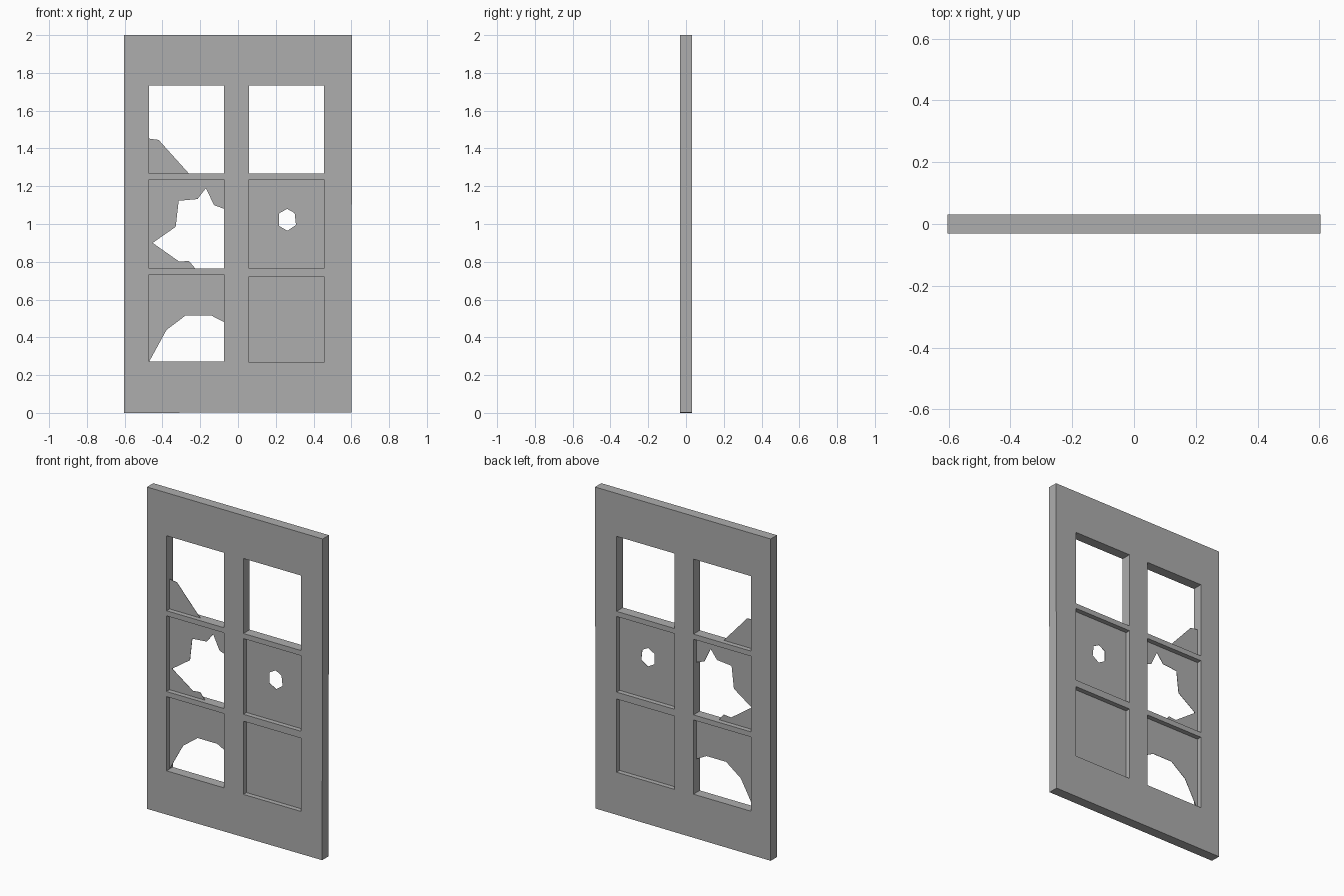
import bpy
import math

# Remove the default cube only
default = bpy.data.objects.get("Cube")
if default:
    bpy.data.objects.remove(default, do_unlink=True)

grey = bpy.data.materials.new("plain grey")
grey.use_nodes = True
colour = (0.42, 0.42, 0.42, 1)
grey.diffuse_color = colour
grey.node_tree.nodes["Principled BSDF"].inputs["Base Color"].default_value = colour


def rectangle(left, right, bottom, top):
    return [(left, bottom), (right, bottom), (right, top), (left, top)]


def upright_plate(name, outlines, thickness):
    """Fill closed x-z outlines (inner ones become holes) and give them depth along y."""
    curve = bpy.data.curves.new(name, "CURVE")
    curve.dimensions = "2D"
    curve.fill_mode = "BOTH"
    curve.extrude = thickness / 2
    for outline in outlines:
        spline = curve.splines.new("POLY")
        spline.points.add(len(outline) - 1)
        for point, (x, z) in zip(spline.points, outline):
            point.co = (x, z, 0, 1)
        spline.use_cyclic_u = True
        spline.use_smooth = False
    plate = bpy.data.objects.new(name, curve)
    bpy.context.collection.objects.link(plate)
    plate.rotation_euler.x = math.pi / 2
    bpy.ops.object.select_all(action="DESELECT")
    plate.select_set(True)
    bpy.context.view_layer.objects.active = plate
    bpy.ops.object.convert(target="MESH")
    bpy.ops.object.transform_apply(location=False, rotation=True, scale=False)
    plate = bpy.context.view_layer.objects.active
    plate.data.materials.clear()
    plate.data.materials.append(grey)
    return plate


# Window openings: two columns, three rows
right_col = (-0.47, -0.073)
left_col = (0.059, 0.456)
top_row = (1.267, 1.733)
middle_row = (0.765, 1.235)
bottom_row = (0.272, 0.733)
low_left_row = (0.267, 0.722)

openings = [rectangle(*col, *row) for col, row in (
    (right_col, top_row), (left_col, top_row),
    (right_col, middle_row), (left_col, middle_row),
    (right_col, bottom_row), (left_col, low_left_row))]

# Door slab, very slightly out of square
slab = [(-0.604, 0), (0.6, 0.003), (0.604, 2), (-0.604, 2)]
upright_plate("door_frame", [slab] + openings, 0.062)

PANE = 0.002
outer, inner = right_col

# Small shard left in the top opening
bottom = top_row[0]
upright_plate("top_right_glass_shard", [[
    (outer, bottom), (-0.26, bottom), (-0.42, 1.445), (outer, 1.452)]], PANE)

# Badly broken middle pane
bottom, top = middle_row
upright_plate("middle_right_broken_pane", [[
    (outer, bottom), (-0.227, bottom), (-0.26, 0.805), (-0.31, 0.8),
    (-0.452, 0.9), (-0.33, 0.985), (-0.314, 1.123), (-0.214, 1.132),
    (-0.17, 1.19), (-0.127, 1.1), (inner, 1.08), (inner, top), (outer, top)]], PANE)

# Pane broken away along its lower part
bottom, top = bottom_row
upright_plate("bottom_right_broken_pane", [[
    (outer, bottom), (-0.378, 0.44), (-0.277, 0.516), (-0.142, 0.516),
    (inner, 0.48), (inner, top), (outer, top)]], PANE)

# Pane with a small hole
hole = [(0.217, 1.056), (0.26, 1.08), (0.3, 1.058),
        (0.307, 0.995), (0.262, 0.964), (0.217, 0.99)]
upright_plate("middle_left_holed_pane",
              [rectangle(*left_col, *middle_row), hole], PANE)

# Intact pane
upright_plate("bottom_left_pane", [rectangle(*left_col, *low_left_row)], PANE)
